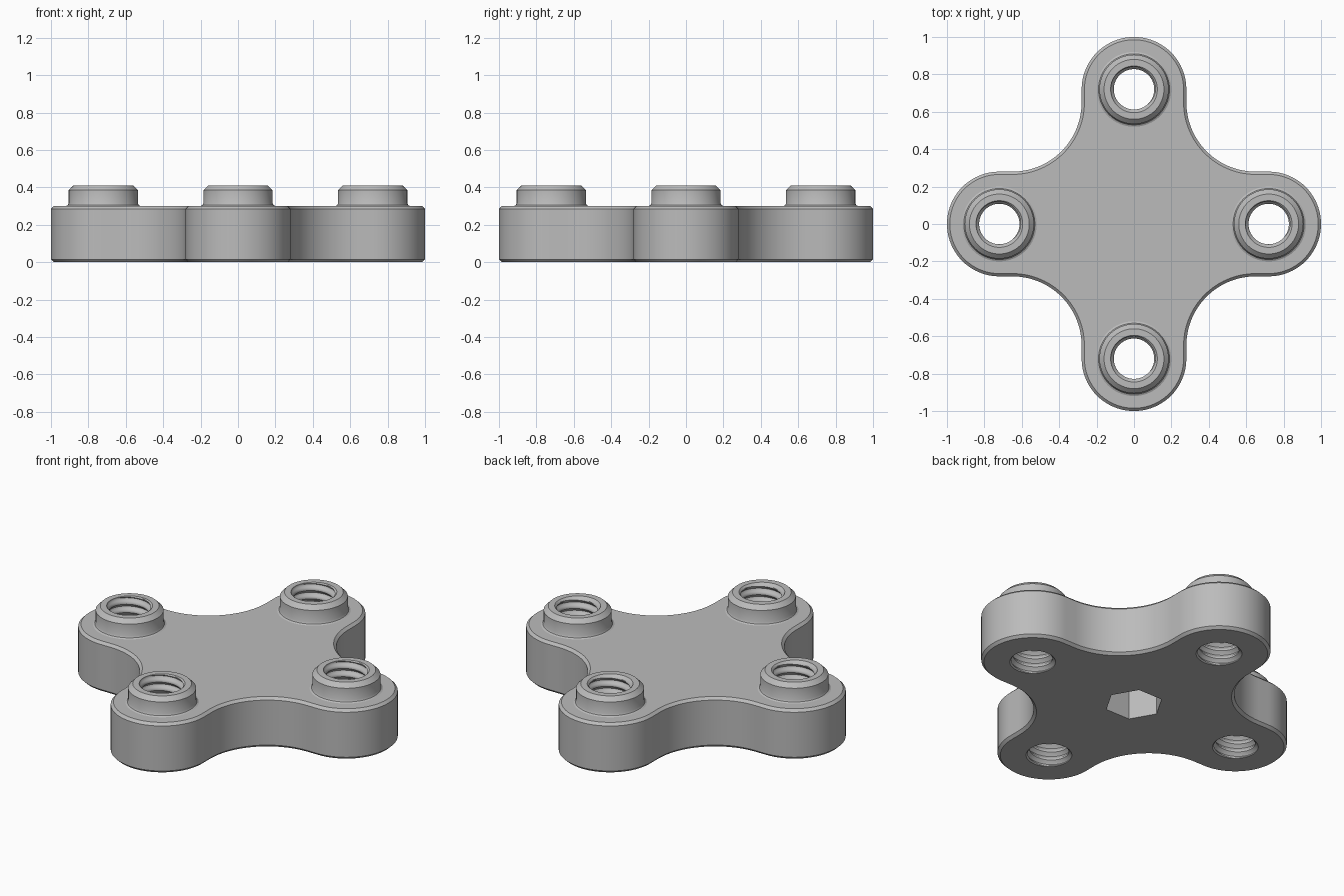
import bpy, bmesh
from math import sin, cos, pi, tau, radians
from mathutils import Vector

cube = bpy.data.objects.get("Cube")
if cube:
    bpy.data.objects.remove(cube)

HEIGHT, TOP = 0.30, 0.41          # plate top, boss top
ARM, LOBE, BEND = 0.72, 0.28, 0.65  # lobe centre, lobe radius, inner bend centre
BORE, CREST, PITCH = 0.125, 0.108, 0.05
SEG = 64

grey = bpy.data.materials.new("plain grey")
grey.use_nodes = True
grey.diffuse_color = (0.5, 0.5, 0.5, 1)
grey.node_tree.nodes["Principled BSDF"].inputs["Base Color"].default_value = (0.5, 0.5, 0.5, 1)


def finish(bm, name):
    mesh = bpy.data.meshes.new(name)
    bm.to_mesh(mesh)
    bm.free()
    mesh.materials.append(grey)
    ob = bpy.data.objects.new(name, mesh)
    bpy.context.collection.objects.link(ob)
    return ob


def arc(cx, cy, r, start, end, n):
    angles = [radians(start + (end - start) * i / n) for i in range(n + 1)]
    return [(cx + r * cos(a), cy + r * sin(a)) for a in angles]


def outline(inset):
    quarter = arc(ARM, 0, LOBE - inset, -90, 90, 40)
    quarter += arc(BEND, BEND, BEND - LOBE + inset, 270, 180, 24)
    points = []
    for _ in range(4):
        points += quarter
        quarter = [(-y, x) for x, y in quarter]
    return points


def loop(bm, points, z):
    verts = [bm.verts.new((x, y, z)) for x, y in points]
    edges = [bm.edges.new((verts[i - 1], verts[i])) for i in range(len(verts))]
    return verts, edges


def bridge(bm, a, b):
    for i in range(len(a)):
        bm.faces.new((a[i - 1], a[i], b[i], b[i - 1]))


CENTRES = {"right": (-ARM, 0), "left": (ARM, 0), "front": (0, -ARM), "back": (0, ARM)}

# Plate: chamfered four-lobed outline with round openings and a hex pocket below
bm = bmesh.new()
C = 0.015
rings = [loop(bm, outline(i), z) for i, z in
         ((C, 0), (0, C), (0, HEIGHT - C), (C, HEIGHT))]
for low, high in zip(rings, rings[1:]):
    bridge(bm, low[0], high[0])
bottom, top = list(rings[0][1]), list(rings[-1][1])
for x, y in CENTRES.values():
    bottom += loop(bm, arc(x, y, BORE, 0, 360, SEG)[:-1], 0)[1]
    top += loop(bm, arc(x, y, 0.2, 0, 360, SEG)[:-1], HEIGHT)[1]
hexagon = arc(0, 0, 0.16, 0, 360, 6)[:-1]
mouth, mouth_edges = loop(bm, hexagon, 0)
bottom += mouth_edges
roof, _ = loop(bm, hexagon, 0.2)
bridge(bm, mouth, roof)
bm.faces.new(roof)
bmesh.ops.triangle_fill(bm, edges=bottom, use_beauty=True, normal=Vector((0, 0, -1)))
bmesh.ops.triangle_fill(bm, edges=top, use_beauty=True, normal=Vector((0, 0, 1)))
bmesh.ops.recalc_face_normals(bm, faces=bm.faces)
parts = [finish(bm, "plate")]


def boss(name):
    # Raised collar around each hole
    bm = bmesh.new()
    profile = ((0.2, 0.3), (0.19, 0.305), (0.185, 0.315), (0.185, 0.385),
               (0.16, TOP), (BORE, TOP))
    rings = [loop(bm, arc(0, 0, r, 0, 360, SEG)[:-1], z)[0] for r, z in profile]
    for low, high in zip(rings, rings[1:]):
        bridge(bm, low, high)
    return finish(bm, name)


def thread_radius(z, turn):
    p = (z / PITCH - turn) % 1
    groove = max(0, min(1, (p - 0.2) / 0.35, (1 - p) / 0.35))
    lead_in = BORE - min(z, TOP - z)
    return max(CREST + (BORE - CREST) * groove, lead_in)


def thread(name):
    # Helical wall of the hole, trimmed level at both ends
    bm = bmesh.new()
    steps = 8
    rows = range(-steps, int(TOP / PITCH + 1) * steps + 1)
    columns = []
    for i in range(SEG + 1):
        turn = i / SEG
        column = []
        for k in rows:
            z = min(TOP, max(0, (k / steps + turn) * PITCH))
            r = thread_radius(z, turn)
            column.append(bm.verts.new((r * cos(tau * turn), r * sin(tau * turn), z)))
        columns.append(column)
    for a, b in zip(columns, columns[1:]):
        for k in range(len(rows) - 1):
            quad = (a[k], a[k + 1], b[k + 1], b[k])
            if max(v.co.z for v in quad) - min(v.co.z for v in quad) > 1e-6:
                bm.faces.new(quad)
    bmesh.ops.remove_doubles(bm, verts=bm.verts, dist=1e-5)
    loose = [v for v in bm.verts if not v.link_faces]
    bmesh.ops.delete(bm, geom=loose, context='VERTS')
    return finish(bm, name)


for side, (x, y) in CENTRES.items():
    for ob in (boss(side + "_boss"), thread(side + "_thread")):
        ob.location = (x, y, 0)
        parts.append(ob)

# Smooth curved walls, keep the chamfers crisp
bpy.ops.object.select_all(action='DESELECT')
for ob in parts:
    ob.select_set(True)
bpy.context.view_layer.objects.active = parts[0]
bpy.ops.object.shade_smooth_by_angle(angle=radians(30))
